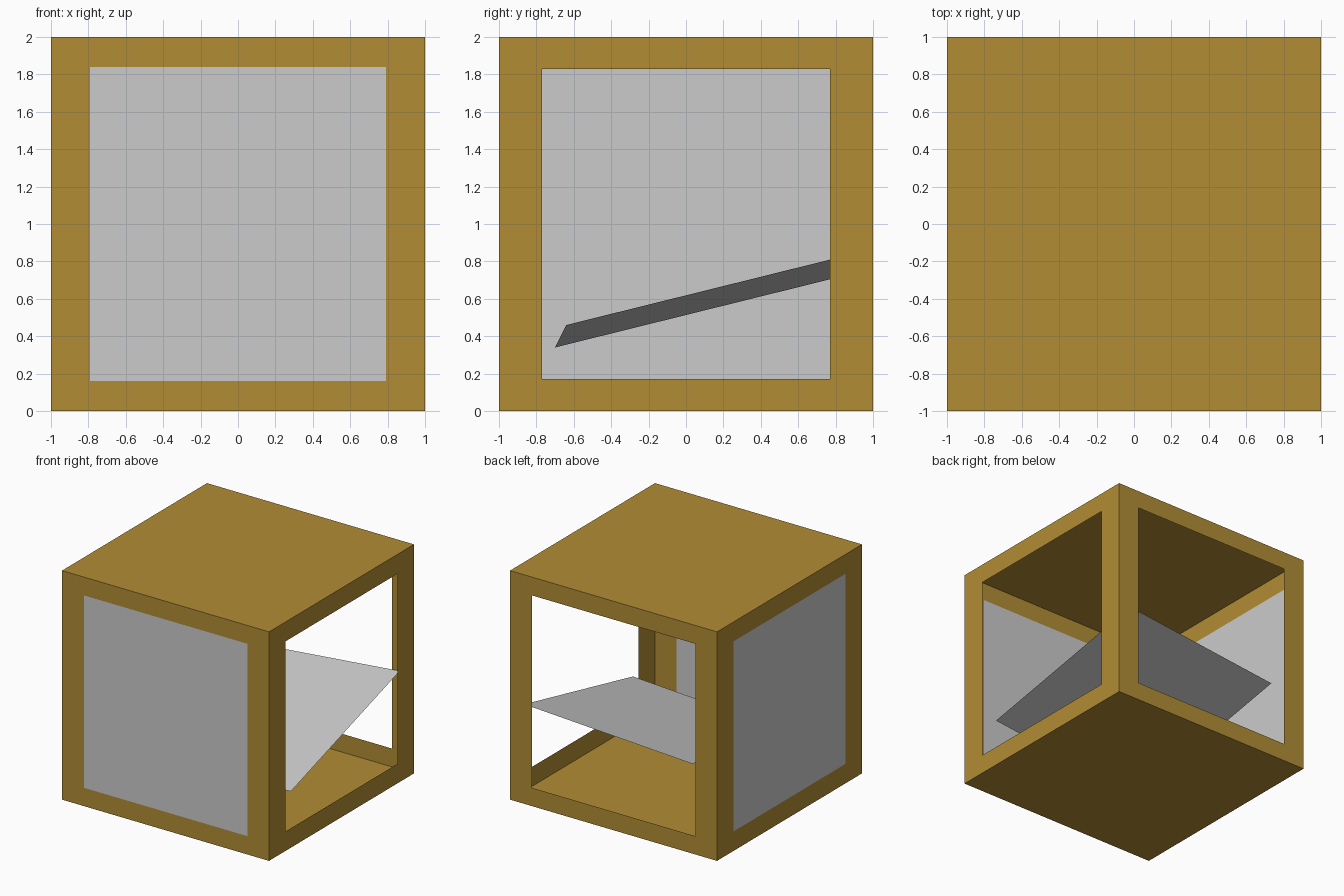
import bpy
import bmesh
from mathutils import Vector

if "Cube" in bpy.data.objects:
    bpy.data.objects.remove(bpy.data.objects["Cube"])


def make_material(name, colour):
    mat = bpy.data.materials.new(name)
    mat.diffuse_color = colour
    mat.use_nodes = True
    mat.node_tree.nodes["Principled BSDF"].inputs["Base Color"].default_value = mat.diffuse_color
    return mat


def finish(name, bm, materials=()):
    mesh = bpy.data.meshes.new(name)
    bm.to_mesh(mesh)
    bm.free()
    for mat in materials:
        mesh.materials.append(mat)
    obj = bpy.data.objects.new(name, mesh)
    bpy.context.collection.objects.link(obj)
    return obj


wood = make_material("wood", (0.447, 0.265, 0.035, 1))
grey = make_material("panel_grey", (0.8, 0.8, 0.8, 1))

# Box shell: inset the four sides, leave front and left panels, open right and back
bm = bmesh.new()
bmesh.ops.create_cube(bm, size=2)
bm.normal_update()
sides = [f for f in bm.faces if abs(f.normal.z) < 0.5]
bmesh.ops.inset_individual(bm, faces=sides, thickness=0.2)
bm.normal_update()
openings = []
for face in sides:
    along_y = abs(face.normal.y) > 0.5
    half_width, half_height = (0.79, 0.84) if along_y else (0.77, 0.83)
    for v in face.verts:
        v.co.z = half_height if v.co.z > 0 else -half_height
        axis = 0 if along_y else 1
        v.co[axis] = half_width if v.co[axis] > 0 else -half_width
    if face.normal.x > 0.5 or face.normal.y > 0.5:
        openings.append(face)
    else:
        face.material_index = 1
bmesh.ops.delete(bm, geom=openings, context='FACES')
bmesh.ops.translate(bm, verts=bm.verts, vec=(0, 0, 1))
finish("box_shell", bm, (wood, grey))

# Tilted inner sheet, a flat rectangle spanned by two edges from its front right corner
corner = Vector((0.96, -0.64, 0.46))
across = Vector((-1.58, -0.06, -0.12))
back = Vector((-0.09, 1.63, 0.404))
bm = bmesh.new()
points = (corner + across, corner, corner + back, corner + across + back)
bm.faces.new([bm.verts.new(p) for p in points])
finish("tilted_sheet", bm)
